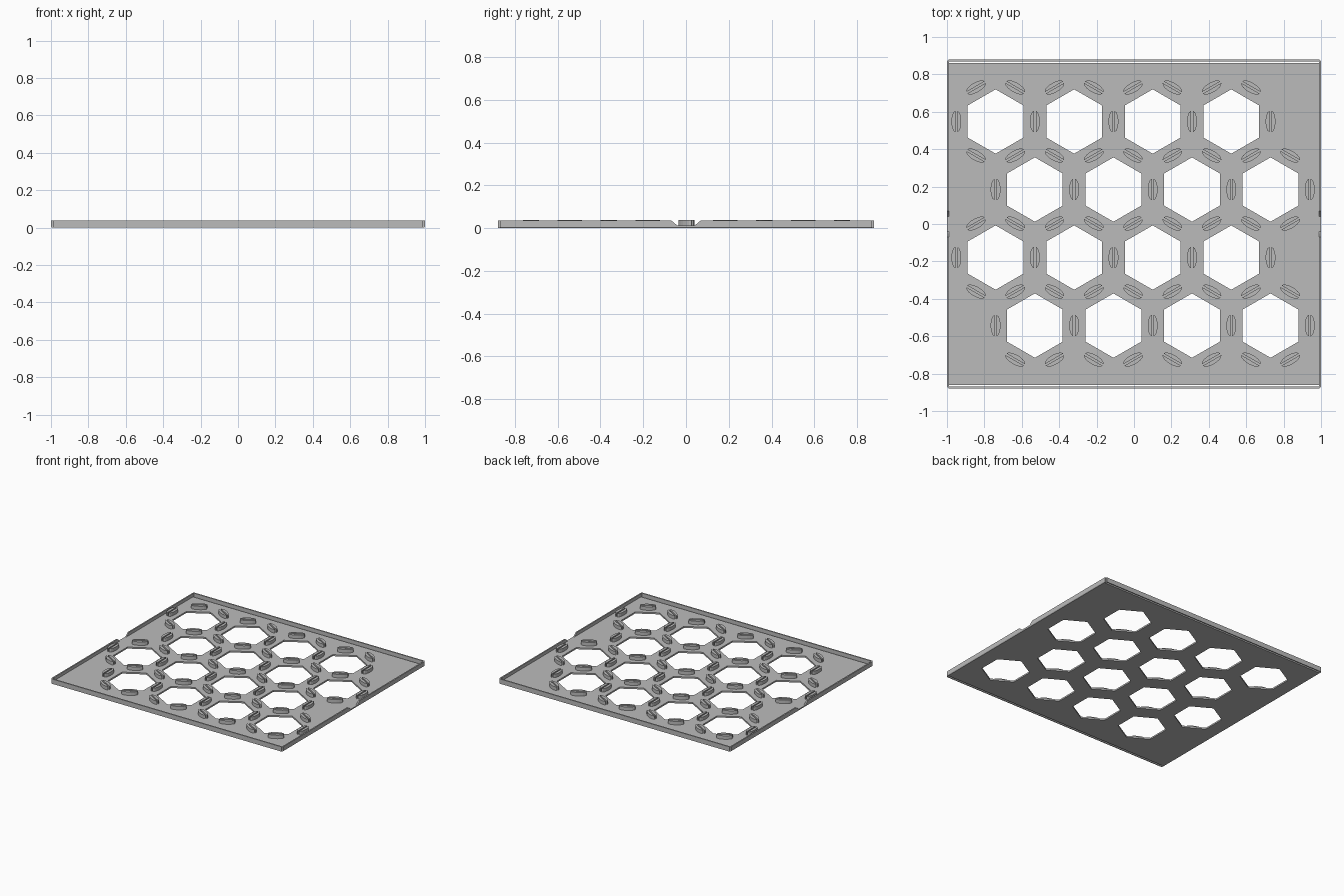
import bpy, bmesh, math
from mathutils import Vector, Matrix

if "Cube" in bpy.data.objects:
    bpy.data.objects.remove(bpy.data.objects["Cube"])

HX, HY = 1.0, 0.87          # half size of tray
FLOOR, RIM, CLIP = 0.012, 0.037, 0.039
WALL = 0.010
PITCH, HEX_R = 0.42, 0.172

grey = bpy.data.materials.new("light_grey")
grey.diffuse_color = (0.50, 0.50, 0.50, 1)
grey.use_nodes = True
grey.node_tree.nodes["Principled BSDF"].inputs["Base Color"].default_value = grey.diffuse_color


def finish(name, bm):
    bmesh.ops.recalc_face_normals(bm, faces=bm.faces)
    me = bpy.data.meshes.new(name)
    bm.to_mesh(me)
    bm.free()
    me.materials.append(grey)
    ob = bpy.data.objects.new(name, me)
    bpy.context.collection.objects.link(ob)
    return ob


def loop(bm, pts):
    vs = [bm.verts.new((x, y, 0)) for x, y in pts]
    return [bm.edges.new((vs[i], vs[(i + 1) % len(vs)])) for i in range(len(vs))]


# Staggered honeycomb of cell centres
row = PITCH * math.sqrt(3) / 2
centres = []
for r in range(4):
    y = 0.548 - r * row
    x0 = -0.74 + (PITCH / 2 if r % 2 else 0)
    centres += [(x0 + c * PITCH, y) for c in range(4)]

# Floor with hexagonal openings
bm = bmesh.new()
ix, iy = HX - WALL, HY - WALL
edges = loop(bm, [(-ix, -iy), (ix, -iy), (ix, iy), (-ix, iy)])
for cx, cy in centres:
    edges += loop(bm, [(cx + HEX_R * math.sin(k * math.pi / 3),
                        cy + HEX_R * math.cos(k * math.pi / 3)) for k in range(6)])
bmesh.ops.triangle_fill(bm, use_beauty=True, edges=edges, normal=(0, 0, 1))
ext = bmesh.ops.extrude_face_region(bm, geom=bm.faces[:], use_keep_orig=True)
bmesh.ops.translate(bm, vec=(0, 0, FLOOR),
                    verts=[g for g in ext["geom"] if isinstance(g, bmesh.types.BMVert)])
finish("floor_plate", bm)

# Rim: profile swept round the rectangle, dipping at a notch in each short side
profile = [(-WALL, RIM), (0, RIM), (0, 0.006), (-0.004, 0), (-WALL, 0)]
notch = [(-0.07, False), (-0.04, True), (0.04, True), (0.07, False)]
path = [(1, -HY, False)] + [(1, y, low) for y, low in notch] + [(1, HY, False)]
path += [(-1, -y, low) for _, y, low in path]
bm = bmesh.new()
rings = []
for side, y, low in path:
    ring = []
    for d, z in profile:
        yy = y + math.copysign(d, y) if abs(y) == HY else y
        ring.append(bm.verts.new((side * (HX + d), yy, min(z, FLOOR) if low else z)))
    rings.append(ring)
n, m = len(rings), len(profile)
for i in range(n):
    a, b = rings[i], rings[(i + 1) % n]
    for j in range(m):
        bm.faces.new((a[j], a[(j + 1) % m], b[(j + 1) % m], b[j]))
finish("rim", bm)

# Pairs of curved clip blocks, one pair at the middle of every cell edge
half = [(-0.057, 0.005), (0.057, 0.005), (0.050, 0.015), (0.034, 0.022),
        (0.012, 0.026), (-0.012, 0.026), (-0.034, 0.022), (-0.050, 0.015)]
spots = {}
for cx, cy in centres:
    for k in range(6):
        a = k * math.pi / 3
        p = (cx + PITCH / 2 * math.cos(a), cy + PITCH / 2 * math.sin(a))
        spots[(round(p[0], 2), round(p[1], 2))] = (p, a)
bm = bmesh.new()
for p, a in spots.values():
    for turn in (0, math.pi):
        mat = Matrix.Translation((p[0], p[1], 0)) @ Matrix.Rotation(a + turn - math.pi / 2, 4, 'Z')
        low = [bm.verts.new(mat @ Vector((u, v, FLOOR - 0.002))) for u, v in half]
        top = [bm.verts.new(mat @ Vector((u, v, CLIP))) for u, v in half]
        bm.faces.new(low[::-1])
        bm.faces.new(top)
        for i in range(len(half)):
            j = (i + 1) % len(half)
            bm.faces.new((low[i], low[j], top[j], top[i]))
finish("clip_blocks", bm)
